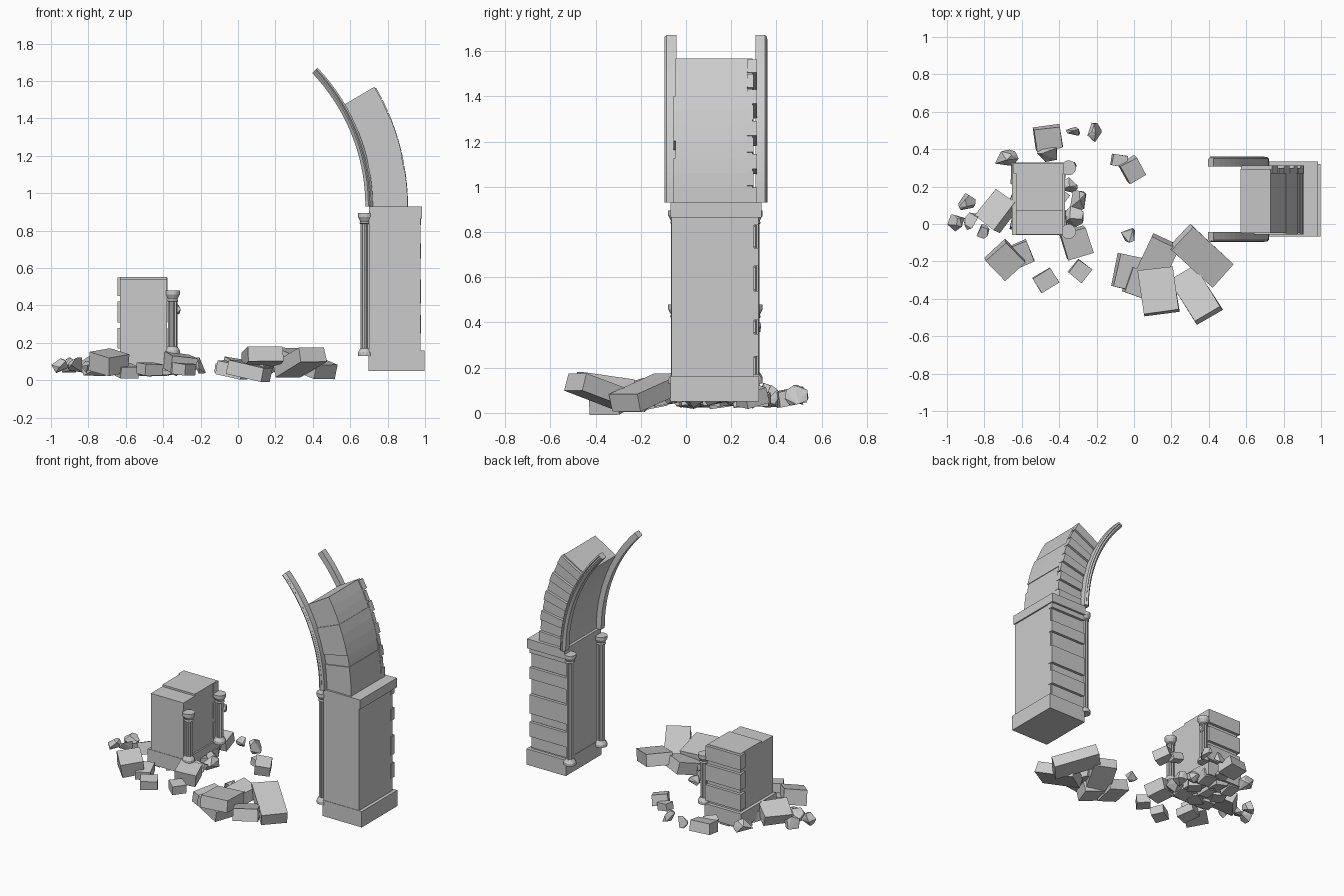
import bpy, bmesh, math, random
from mathutils import Vector, Euler

cube = bpy.data.objects.get("Cube")
if cube:
    bpy.data.objects.remove(cube, do_unlink=True)
random.seed(4)

stone = bpy.data.materials.new("grey stone")
stone.use_nodes = True
GREY = (0.6, 0.6, 0.6, 1)
stone.diffuse_color = GREY
stone.node_tree.nodes["Principled BSDF"].inputs["Base Color"].default_value = GREY


def finish(name, bm):
    bmesh.ops.recalc_face_normals(bm, faces=bm.faces[:])
    mesh = bpy.data.meshes.new(name)
    bm.to_mesh(mesh)
    bm.free()
    mesh.materials.append(stone)
    obj = bpy.data.objects.new(name, mesh)
    bpy.context.collection.objects.link(obj)
    return obj


def box(name, x, y, z):
    """Box from three (low, high) ranges."""
    bm = bmesh.new()
    bmesh.ops.create_cube(bm, size=1)
    for v in bm.verts:
        v.co = [r[0] + (c + 0.5) * (r[1] - r[0]) for r, c in zip((x, y, z), v.co)]
    return finish(name, bm)


def block(name, centre, size, turn, wobble=0.0):
    """Turned, slightly uneven stone block."""
    bm = bmesh.new()
    bmesh.ops.create_cube(bm, size=1)
    rot = Euler([math.radians(a) for a in turn]).to_matrix()
    for v in bm.verts:
        j = [1 + random.uniform(-wobble, wobble) for _ in range(3)]
        v.co = rot @ Vector([c * s * k for c, s, k in zip(v.co, size, j)]) + Vector(centre)
    return finish(name, bm)


def rock(name, centre, size):
    """Angular rock, the hull of a few scattered points."""
    bm = bmesh.new()
    for i in range(11):
        d = Vector([random.gauss(0, 1) for _ in range(3)]).normalized() * 0.5
        bm.verts.new([c + a * s for c, a, s in zip(centre, d, size)])
    res = bmesh.ops.convex_hull(bm, input=bm.verts[:])
    loose = [v for v in bm.verts if not v.link_faces]
    bmesh.ops.delete(bm, geom=loose, context='VERTS')
    return finish(name, bm)


def lathe(name, x, y, profile, sides=16):
    """Fluted column from (radius, height, flute depth) rings."""
    bm = bmesh.new()
    rings = []
    for r, z, flute in profile:
        ring = []
        for i in range(sides):
            a = math.tau * (i + 0.5) / sides
            rr = r - flute * (i % 2)
            ring.append(bm.verts.new((x + rr * math.cos(a), y + rr * math.sin(a), z)))
        rings.append(ring)
    for a, b in zip(rings, rings[1:]):
        for i in range(sides):
            j = (i + 1) % sides
            bm.faces.new((a[i], a[j], b[j], b[i]))
    bm.faces.new(rings[0])
    bm.faces.new(rings[-1])
    return finish(name, bm)


ARC_X, ARC_Z = -0.355, 0.93


def arc_sweep(name, section, start, end, steps):
    """Sweep a (radius, y) section round the arch centre, angles in degrees."""
    bm = bmesh.new()
    rings = []
    for i in range(steps + 1):
        a = math.radians(start + (end - start) * i / steps)
        rings.append([bm.verts.new((ARC_X + r * math.cos(a), y, ARC_Z + r * math.sin(a)))
                      for r, y in section])
    n = len(section)
    for a, b in zip(rings, rings[1:]):
        for i in range(n):
            j = (i + 1) % n
            bm.faces.new((a[i], a[j], b[j], b[i]))
    bm.faces.new(rings[0])
    bm.faces.new(rings[-1])
    return finish(name, bm)


def column(name, x, y, low, high):
    lathe(name, x, y, [
        (0.040, low, 0), (0.040, low + 0.018, 0), (0.030, low + 0.035, 0),
        (0.026, low + 0.04, 0.006), (0.026, high - 0.06, 0.006),
        (0.031, high - 0.055, 0), (0.027, high - 0.045, 0),
        (0.040, high - 0.022, 0), (0.040, high, 0)])


# Tall standing pier
box("pier_body", (0.70, 0.975), (-0.065, 0.30), (0.05, 0.87))
box("pier_plinth", (0.697, 0.997), (-0.068, 0.322), (0.05, 0.16))
box("pier_cap", (0.70, 0.985), (-0.068, 0.334), (0.865, 0.93))
for i, z in enumerate([(0.25, 0.35), (0.41, 0.54), (0.65, 0.73), (0.83, 0.866)]):
    box(f"pier_quoin_{i}", (0.698, 0.978), (0.28, 0.32), z)
for i, z in enumerate([(0.17, 0.245), (0.355, 0.405), (0.545, 0.645), (0.735, 0.825)]):
    box(f"pier_infill_{i}", (0.702, 0.968), (0.28, 0.308), z)

# Broken pier
box("broken_pier_front", (-0.63, -0.38), (-0.055, 0.075), (0.05, 0.54))
box("broken_pier_back", (-0.63, -0.38), (0.07, 0.305), (0.05, 0.553))
box("broken_pier_plinth", (-0.652, -0.37), (-0.058, 0.328), (0.05, 0.15))
for i, z in enumerate([(0.17, 0.28), (0.31, 0.42), (0.45, 0.55)]):
    box(f"broken_pier_quoin_{i}", (-0.645, -0.378), (0.27, 0.325), z)

# Columns beside both piers
for side, y in (("front", -0.04), ("back", 0.30)):
    column(f"tall_column_{side}", 0.68, y, 0.13, 0.895)
    column(f"short_column_{side}", -0.35, y, 0.14, 0.48)
rock("column_chip", (-0.325, 0.315, 0.38), (0.04, 0.04, 0.06))

# Arch stones: broad courses with alternating stones on the two faces
edges = [0, 9, 12.5, 22, 30.5]
for i, (a, b) in enumerate(zip(edges, edges[1:])):
    y0, y1, r = -0.055 + 0.008 * (i % 2), 0.295, 1.262 - 0.004 * (i % 2)
    arc_sweep(f"arch_course_{i}", [(1.073, y0), (r, y0), (r, y1), (1.073, y1)], a, b, 3)
for i in range(9):
    a = 30.5 * i / 9
    y1 = 0.313 - 0.014 * (i % 2)
    arc_sweep(f"arch_voussoir_{i}",
              [(1.071, 0.27), (1.264, 0.27), (1.264, y1), (1.071, y1)], a, a + 3.0, 1)

# Moulded ribs, mirrored about the middle of the arch
MOULD = [(1.076, 0.175), (1.076, 0.218), (1.066, 0.226), (1.060, 0.220),
         (1.052, 0.228), (1.044, 0.222), (1.036, 0.214), (1.036, 0.175)]
for name, s in (("rib_back", 1), ("rib_front", -1)):
    arc_sweep(name, [(r, 0.132 + s * y) for r, y in MOULD], 0, 43.5, 18)

# Fallen slabs
SLABS = [
    ((0.36, -0.17, 0.09), (0.31, 0.17, 0.08), (0, 17, -43)),
    ((0.33, -0.38, 0.095), (0.27, 0.16, 0.08), (0, -18, -58)),
    ((0.12, -0.20, 0.085), (0.25, 0.16, 0.08), (0, -16, 65)),
    ((0.13, -0.36, 0.125), (0.19, 0.24, 0.08), (-8, 0, 8)),
    ((-0.03, -0.26, 0.055), (0.14, 0.18, 0.075), (0, 12, -12)),
    ((0.06, -0.33, 0.05), (0.20, 0.14, 0.075), (0, 12, -20)),
]
for i, (c, s, t) in enumerate(SLABS):
    block(f"fallen_slab_{i}", c, s, t, 0.03)

# Fallen blocks
BLOCKS = [
    ((-0.46, 0.46, 0.07), (0.14, 0.12, 0.07), (12, 0, 8)),
    ((-0.73, 0.07, 0.09), (0.14, 0.18, 0.08), (0, -25, -38)),
    ((-0.69, -0.19, 0.095), (0.15, 0.15, 0.10), (8, 12, -45)),
    ((-0.47, -0.30, 0.06), (0.11, 0.09, 0.06), (6, 0, 32)),
    ((-0.29, -0.25, 0.06), (0.09, 0.09, 0.06), (0, 5, -38)),
    ((-0.31, -0.10, 0.09), (0.14, 0.14, 0.09), (10, 6, 18)),
    ((-0.01, 0.29, 0.07), (0.10, 0.11, 0.07), (15, 8, 30)),
    ((-0.08, 0.34, 0.06), (0.08, 0.06, 0.05), (0, 10, -10)),
    ((-0.60, -0.16, 0.05), (0.10, 0.12, 0.06), (10, 0, 20)),
]
for i, (c, s, t) in enumerate(BLOCKS):
    block(f"fallen_block_{i}", c, s, t, 0.06)

# Loose rocks
ROCKS = [(-0.46, 0.37, 0.13), (-0.32, 0.51, 0.09), (-0.21, 0.49, 0.11), (-0.68, 0.34, 0.13),
         (-0.90, 0.12, 0.11), (-0.95, 0.01, 0.10), (-0.85, 0.01, 0.12), (-0.81, -0.04, 0.08),
         (-0.30, 0.13, 0.12), (-0.32, 0.04, 0.12), (-0.35, 0.20, 0.10), (-0.03, -0.06, 0.09)]
for i, (x, y, s) in enumerate(ROCKS):
    rock(f"loose_rock_{i}", (x, y, 0.075), (s, s, s * 0.9))

# Rubble bedded under the broken pier
for i in range(9):
    x, y = -0.61 + 0.1 * (i % 3), 0.02 + 0.12 * (i // 3)
    block(f"bedding_stone_{i}", (x, y, 0.065), (0.10, 0.09, 0.065),
          (random.uniform(-12, 12), random.uniform(-12, 12), random.uniform(0, 90)), 0.1)
